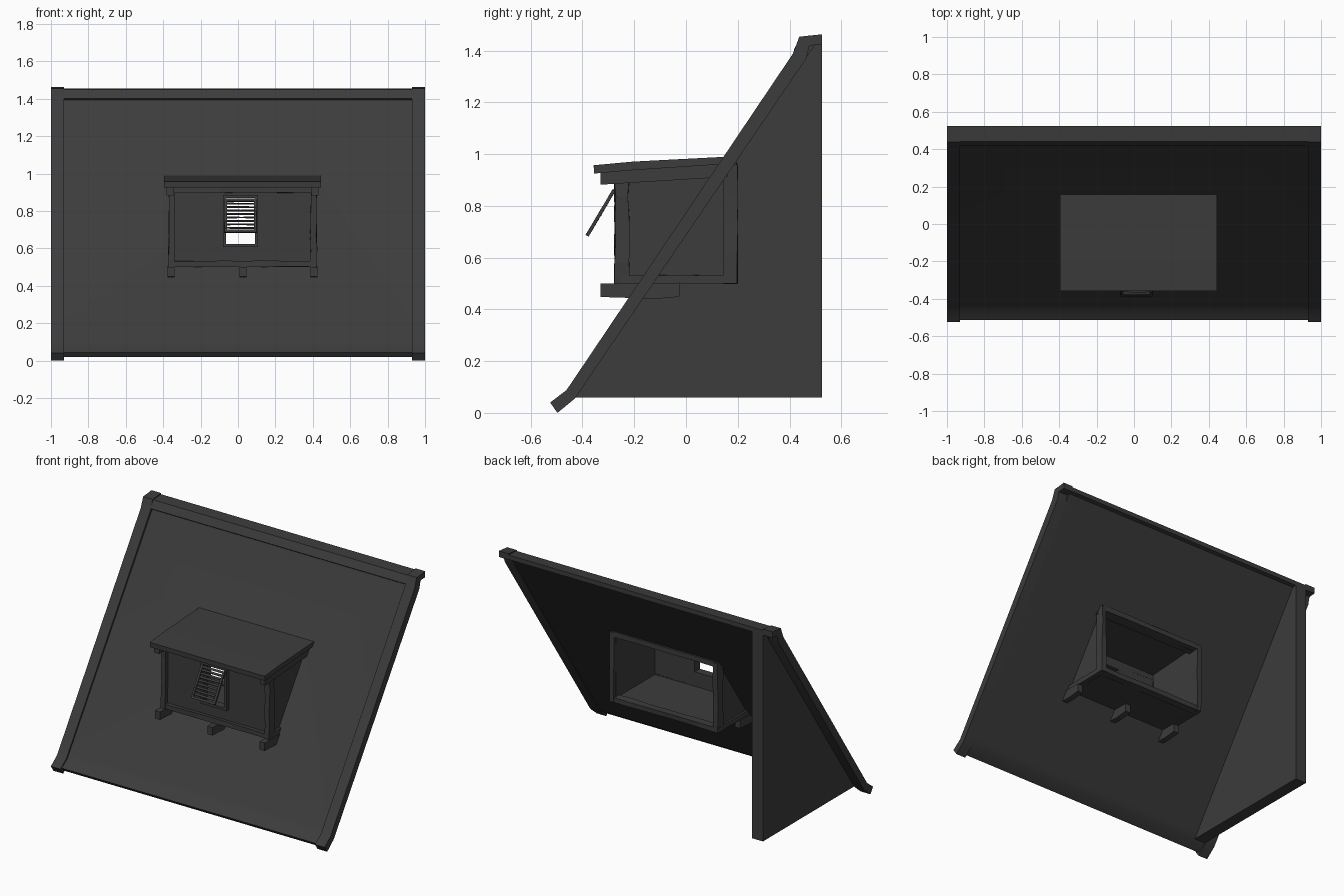
import bpy, bmesh, math, random
from mathutils import Vector, Matrix

if "Cube" in bpy.data.objects:
    bpy.data.objects.remove(bpy.data.objects["Cube"])
random.seed(4)

dark = bpy.data.materials.new("dark_timber")
dark.diffuse_color = (.045, .045, .045, 1)
dark.use_nodes = True
dark.node_tree.nodes["Principled BSDF"].inputs["Base Color"].default_value = dark.diffuse_color


def finish(name, bm):
    bmesh.ops.recalc_face_normals(bm, faces=bm.faces)
    me = bpy.data.meshes.new(name)
    bm.to_mesh(me)
    bm.free()
    me.materials.append(dark)
    ob = bpy.data.objects.new(name, me)
    bpy.context.scene.collection.objects.link(ob)
    return ob


def smooth(ob):
    bpy.ops.object.select_all(action='DESELECT')
    ob.select_set(True)
    bpy.context.view_layer.objects.active = ob
    bpy.ops.object.shade_smooth_by_angle(angle=math.radians(30))


def extrude_yz(name, pts, x0, x1):
    """Closed (y, z) profile extruded along x."""
    bm = bmesh.new()
    a = [bm.verts.new((x0, y, z)) for y, z in pts]
    b = [bm.verts.new((x1, y, z)) for y, z in pts]
    bm.faces.new(a)
    bm.faces.new(b[::-1])
    n = len(pts)
    for i in range(n):
        bm.faces.new((a[i], a[(i + 1) % n], b[(i + 1) % n], b[i]))
    return finish(name, bm)


def box(name, x0, x1, y0, y1, z0, z1):
    return extrude_yz(name, [(y0, z0), (y1, z0), (y1, z1), (y0, z1)], x0, x1)


def timber(name, p, q, w, d, wob=0.003, seg=4, side=Vector((1, 0, 0))):
    """Hand-hewn beam from p to q, w wide along side, slightly uneven."""
    p, q = Vector(p), Vector(q)
    up = (q - p).normalized().cross(side)
    bm = bmesh.new()
    rings = []
    for i in range(seg + 1):
        c = p.lerp(q, i / seg)
        j = lambda: random.uniform(-wob, wob)
        rings.append([bm.verts.new(c + side * (sx * w / 2 + j()) + up * (sy * d / 2 + j()))
                      for sx, sy in ((-1, -1), (1, -1), (1, 1), (-1, 1))])
    bm.faces.new(rings[0])
    bm.faces.new(rings[-1][::-1])
    for r, s in zip(rings, rings[1:]):
        for k in range(4):
            bm.faces.new((r[k], r[(k + 1) % 4], s[(k + 1) % 4], s[k]))
    return finish(name, bm)


# Main roof slope with an opening for the dormer
panel = extrude_yz("roof_panel", [
    (-.512, .042), (-.455, .079), (-.4286, .118), (.43, 1.388), (.45, 1.44), (.525, 1.445),
    (.525, 1.425), (.498, 1.422), (-.41, .097), (-.437, .058), (-.495, .02)], -.935, .935)
cutter = box("dormer_cutter", -.345, .39, -.235, .17, .52, .93)
cutter.hide_render = True
mod = panel.modifiers.new("opening", 'BOOLEAN')
mod.operation = 'DIFFERENCE'
mod.solver = 'EXACT'
mod.object = cutter
bpy.context.view_layer.objects.active = panel
bpy.ops.object.modifier_apply(modifier="opening")
bpy.data.objects.remove(cutter)
smooth(panel)

# Edge trims and ridge cap
for side, x0 in (("left", -1), ("right", .93)):
    smooth(extrude_yz(side + "_roof_trim", [
        (-.525, .04), (-.462, .088), (-.4355, .127), (.413, 1.388), (.438, 1.454),
        (.525, 1.463), (.525, 1.423), (.477, 1.42), (.465, 1.37), (-.403, .094),
        (-.43, .055), (-.497, 0)], x0, x0 + .07))
extrude_yz("ridge_cap", [(.416, 1.402), (.442, 1.45), (.525, 1.455), (.525, 1.43),
                         (.46, 1.425), (.43, 1.392)], -.93, .93)

# Gable wall on the left side only
extrude_yz("gable_wall", [(-.435, .06), (.525, .06), (.525, 1.425), (.478, 1.422),
                          (.462, 1.375)], -.93, -.85)

# Dormer box: side walls, floor, front wall around the window
for side, x0 in (("left", -.36), ("right", .385)):
    extrude_yz(side + "_dormer_wall", [(-.25, .505), (.18, .505), (.18, .955), (-.25, .92)],
               x0, x0 + .02)
box("dormer_floor", -.36, .405, -.25, .19, .505, .525)
for name, x0, x1, z0, z1 in (("left", -.36, -.07, .505, .93), ("right", .09, .405, .505, .93),
                             ("lower", -.07, .09, .505, .62), ("upper", -.07, .09, .87, .93)):
    box(name + "_front_wall", x0, x1, -.25, -.225, z0, z1)

# Dormer framing: posts, sills, rafters and cross beams
for side, x, s in (("left", -.355, -1), ("right", .403, 1)):
    timber(side + "_front_post", (x, -.248, .50), (x, -.248, .92), .034, .054, .004, 5)
    timber(side + "_rear_post", (x, .172, .50), (x, .172, .96), .034, .054)
    timber(side + "_side_sill", (x, -.25, .516), (x, .19, .516), .034, .032, .001)
    extrude_yz(side + "_rafter", [(-.33, .882), (.16, .912), (.16, .968), (-.33, .935)],
               x - .019 + s * .008, x + .019 + s * .008)
ya = Vector((0, 1, 0))
for name, y, z, w, d in (("front_sill", -.25, .516, .05, .032),
                         ("rear_sill", .172, .516, .05, .032),
                         ("front_header", -.25, .915, .05, .036),
                         ("rear_header", .172, .948, .05, .035)):
    timber(name, (-.355, y, z), (.403, y, z), w, d, .002, 6, ya)

# Floor brackets
for i, x in enumerate((-.358, .026, .407)):
    extrude_yz("floor_bracket_%d" % (i + 1), [(-.33, .448), (-.11, .441), (-.025, .449),
               (-.025, .503), (-.33, .50)], x - .019, x + .019)

# Dormer roof: gently sagging slab
extrude_yz("dormer_roof", [(-.357, .957), (-.207, .971), (.157, .99), (.157, .962),
                           (-.207, .938), (-.355, .925)], -.395, .445)

# Window frame
for name, x0, x1, z0, z1 in (("left", -.08, -.064, .61, .88), ("right", .092, .108, .61, .88),
                             ("bottom", -.08, .108, .606, .622), ("top", -.08, .108, .868, .884)):
    box(name + "_window_frame", x0, x1, -.275, -.222, z0, z1)

# Louvred shutter propped open from its top edge
top, low = Vector((0, -.277, .862)), Vector((0, -.382, .685))
at = lambda x, t: top.lerp(low, t) + Vector((x, 0, 0))
for side, x in (("left", -.066), ("right", .094)):
    timber(side + "_shutter_stile", at(x, 0), at(x, 1), .014, .012, .001, 2)
for i, t in enumerate((.03, .97)):
    timber(("top", "bottom")[i] + "_shutter_rail", at(-.066, t), at(.094, t), .012, .014, 0, 1,
           Vector((0, .86, -.5)))
for i in range(8):
    t = .13 + i * .105
    timber("shutter_slat_%d" % (i + 1), at(-.066, t), at(.094, t), .016, .005, .0012, 2,
           Vector((0, .95, .3)))
